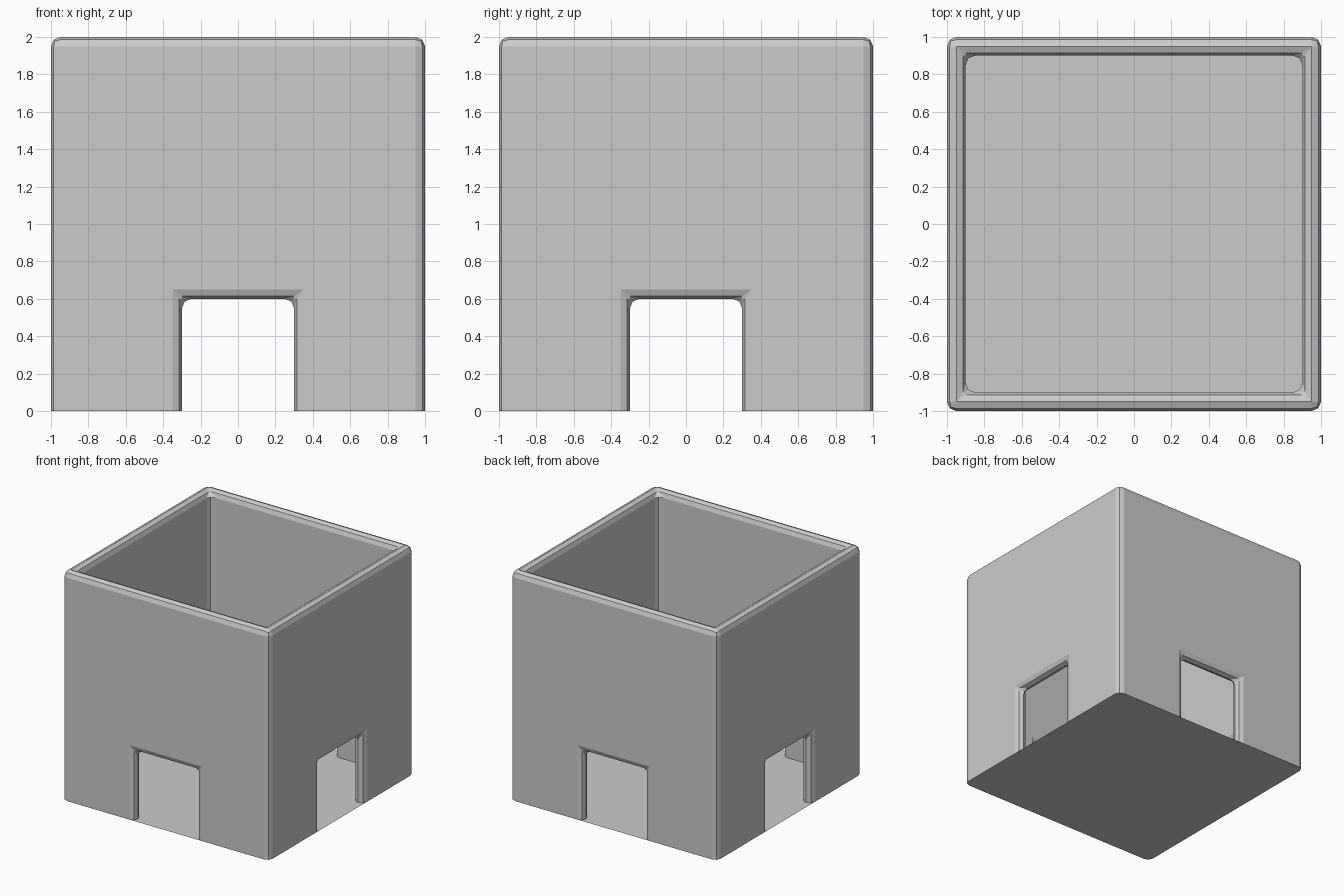
import bpy, bmesh
from math import pi
from mathutils import Matrix, Vector

if "Cube" in bpy.data.objects:
    bpy.data.objects.remove(bpy.data.objects["Cube"])

OUT, INN, TOP = 1.0, 0.9, 2.0      # wall faces and height
DOOR_W, DOOR_H = 0.3, 0.6          # doorway half width and height
BEVEL = 0.05


def wall_outline(y):
    """Wall face with a doorway notch; y is also the half width."""
    pts = [(-y, 0), (-DOOR_W, 0), (-DOOR_W, DOOR_H), (DOOR_W, DOOR_H),
           (DOOR_W, 0), (y, 0), (y, TOP), (-y, TOP)]
    return [Vector((x, -y, z)) for x, z in pts]


def make_object(name, bm):
    mesh = bpy.data.meshes.new(name)
    bm.to_mesh(mesh)
    bm.free()
    obj = bpy.data.objects.new(name, mesh)
    bpy.context.collection.objects.link(obj)
    return obj


# Four walls: outer face, inner face, door reveals and top rim, open below
bm = bmesh.new()
for k in range(4):
    rot = Matrix.Rotation(k * pi / 2, 3, 'Z')
    outer = [bm.verts.new(rot @ p) for p in wall_outline(OUT)]
    inner = [bm.verts.new(rot @ p) for p in wall_outline(INN)]
    bm.faces.new(outer)
    bm.faces.new(inner[::-1])
    for i in (1, 2, 3, 6):
        bm.faces.new((outer[i + 1], outer[i], inner[i], inner[i + 1]))
bmesh.ops.remove_doubles(bm, verts=bm.verts, dist=1e-4)
bmesh.ops.recalc_face_normals(bm, faces=bm.faces)
walls = make_object("walls", bm)
bev = walls.modifiers.new("rounded_edges", 'BEVEL')
bev.width = BEVEL - 0.0002
bev.segments = 2
bev.limit_method = 'ANGLE'
bev.use_clamp_overlap = False

# Thin floor sheet with matching rounded corners
bm = bmesh.new()
bmesh.ops.create_grid(bm, x_segments=1, y_segments=1, size=OUT)
bmesh.ops.bevel(bm, geom=bm.verts[:], offset=BEVEL, segments=2,
                profile=0.5, affect='VERTICES')
make_object("floor", bm)
